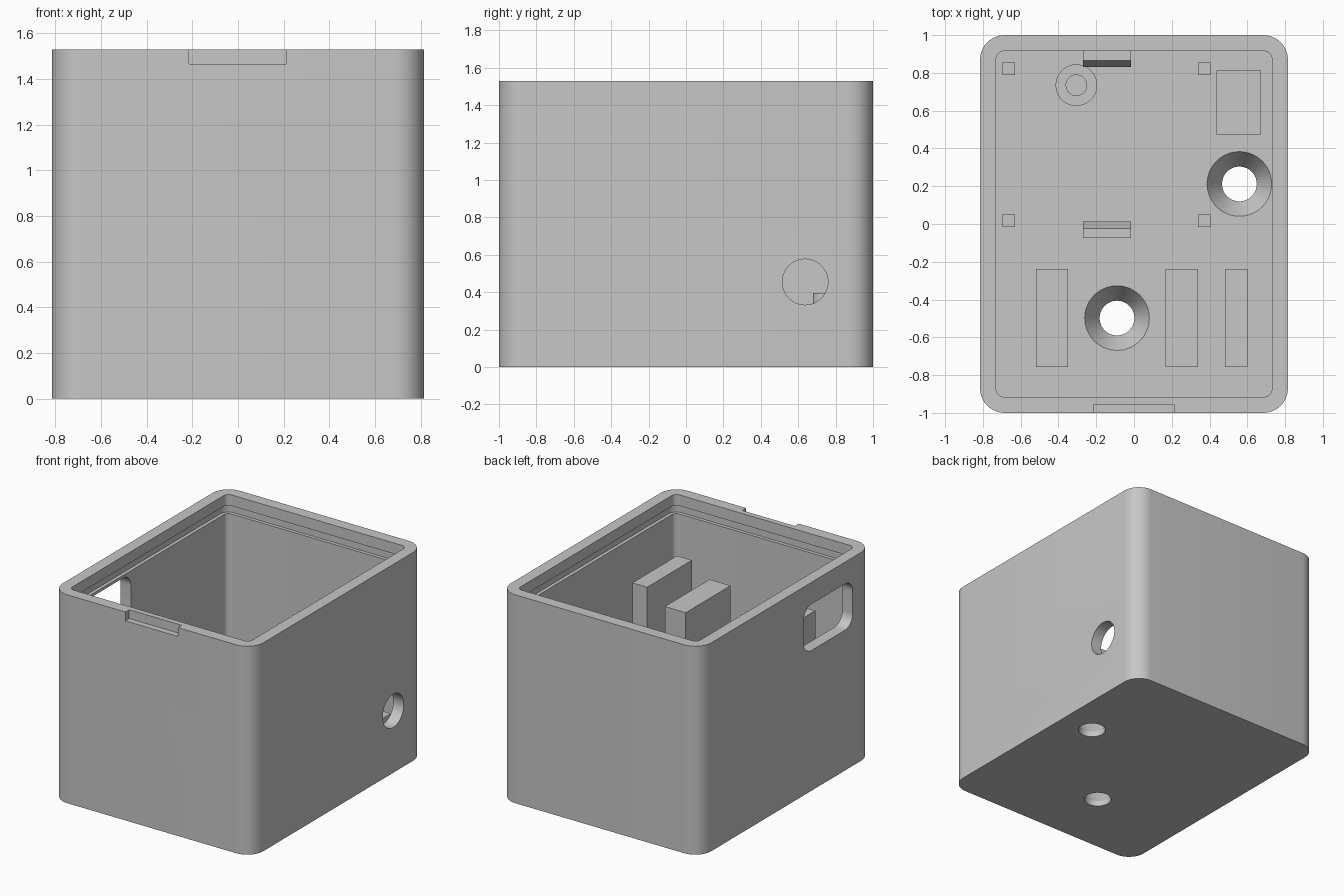
import bpy, bmesh, math

cube = bpy.data.objects.get("Cube")
if cube:
    bpy.data.objects.remove(cube, do_unlink=True)

grey = bpy.data.materials.new("plain_grey")
grey.use_nodes = True
colour = (0.57, 0.57, 0.57, 1)
grey.diffuse_color = colour
grey.node_tree.nodes["Principled BSDF"].inputs["Base Color"].default_value = colour

HX, HY, TOP = 0.815, 1.0, 1.53      # outer half sizes and height
WALL, FLOOR = 0.085, 0.16
IX, IY = HX - WALL, HY - WALL


def rounded(hx, hy, r, steps=10):
    """Counter-clockwise outline of a rounded rectangle."""
    pts = []
    for k, (sx, sy) in enumerate([(1, 1), (-1, 1), (-1, -1), (1, -1)]):
        for i in range(steps + 1):
            a = math.pi / 2 * (k + i / steps)
            pts.append((sx * (hx - r) + r * math.cos(a), sy * (hy - r) + r * math.sin(a)))
    return pts


def circle(r, n=64):
    return [(r * math.cos(2 * math.pi * i / n), r * math.sin(2 * math.pi * i / n)) for i in range(n)]


def loft(name, rings):
    """Skin a stack of equal-length (outline, z) rings and cap both ends."""
    bm = bmesh.new()
    loops = [[bm.verts.new((x, y, z)) for x, y in pts] for pts, z in rings]
    n = len(loops[0])
    for lo, hi in zip(loops, loops[1:]):
        for i in range(n):
            j = (i + 1) % n
            bm.faces.new((lo[i], lo[j], hi[j], hi[i]))
    bm.faces.new(loops[0][::-1])
    bm.faces.new(loops[-1])
    bmesh.ops.recalc_face_normals(bm, faces=bm.faces)
    mesh = bpy.data.meshes.new(name)
    bm.to_mesh(mesh)
    bm.free()
    mesh.materials.append(grey)
    obj = bpy.data.objects.new(name, mesh)
    bpy.context.collection.objects.link(obj)
    return obj


def block(name, x0, x1, y0, y1, z0, z1):
    pts = [(x0, y0), (x1, y0), (x1, y1), (x0, y1)]
    return loft(name, [(pts, z0), (pts, z1)])


def cylinder(name, x, y, r, z0, z1):
    obj = loft(name, [(circle(r), z0), (circle(r), z1)])
    obj.location = (x, y, 0)
    return obj


def smooth(obj):
    bpy.ops.object.select_all(action='DESELECT')
    obj.select_set(True)
    bpy.context.view_layer.objects.active = obj
    bpy.ops.object.shade_smooth_by_angle(angle=math.radians(30))


# Open box with a snap groove running round the inside of the rim
outer = rounded(HX, HY, 0.13)
inner = rounded(IX, IY, 0.04)
groove = rounded(IX + 0.025, IY + 0.025, 0.065)
shell = loft("box_shell", [(outer, 0), (outer, TOP), (inner, TOP), (inner, 1.45),
                           (groove, 1.45), (groove, 1.39), (inner, 1.39), (inner, FLOOR)])

# Cutters: opening notch, side slot, cable hole, countersunk screw holes
cutters = [block("notch_cutter", -0.215, 0.212, -1.1, -0.955, 1.465, 1.6)]

slot = loft("slot_cutter", [(rounded(0.17, 0.285, 0.09), -0.1), (rounded(0.17, 0.285, 0.09), 0.1)])
slot.rotation_euler = (0, math.pi / 2, 0)
slot.location = (-HX + WALL / 2, -0.485, 1.2)
cutters.append(slot)

cable = loft("cable_hole_cutter", [(circle(0.122), -0.1), (circle(0.122), 0.1)])
cable.rotation_euler = (0, math.pi / 2, 0)
cable.location = (HX - WALL / 2, 0.637, 0.455)
cutters.append(cable)

for x, y in [(0.558, 0.212), (-0.09, -0.498)]:
    screw = loft("screw_hole_cutter", [(circle(0.092), -0.1), (circle(0.092), 0.04),
                                       (circle(0.171), FLOOR), (circle(0.171), FLOOR + 0.03)])
    screw.location = (x, y, 0)
    cutters.append(screw)

bpy.context.view_layer.objects.active = shell
for cutter in cutters:
    cutter.hide_render = True
    mod = shell.modifiers.new(cutter.name, 'BOOLEAN')
    mod.operation = 'DIFFERENCE'
    mod.solver = 'EXACT'
    mod.object = cutter
    bpy.ops.object.modifier_apply(modifier=mod.name)
for cutter in cutters:
    bpy.data.objects.remove(cutter, do_unlink=True)
smooth(shell)

# Tall supports at the front
for name, x0, x1, top in [("right_support", -0.52, -0.35, 1.065),
                          ("middle_support", 0.168, 0.338, 1.065),
                          ("left_support", 0.482, 0.602, 1.168)]:
    block(name, x0, x1, -0.757, -0.237, FLOOR, top)

# Low block beside the cable hole
block("cable_block", 0.438, 0.673, 0.473, 0.813, FLOOR, 0.33)

# Square board posts
for x in (-0.662, 0.373):
    for y in (0.018, 0.823):
        block("board_post", x - 0.033, x + 0.033, y - 0.033, y + 0.033, FLOOR, 0.31)

# Round standoff with locating peg
smooth(cylinder("standoff", -0.305, 0.735, 0.11, FLOOR, 0.31))
smooth(cylinder("locating_peg", -0.305, 0.735, 0.057, 0.31, 0.395))


def clip(name, back, d):
    """Snap clip: stem plus hook pointing along d, profile in y and z."""
    stem, tip = back + 0.05 * d, back + 0.085 * d
    profile = [(back, FLOOR), (stem, FLOOR), (stem, 0.35), (tip, 0.365), (stem, 0.46), (back, 0.46)]
    obj = loft(name, [(profile, -0.27), (profile, -0.015)])
    for v in obj.data.vertices:
        v.co = (v.co.z, v.co.x, v.co.y)


clip("rear_clip", IY, -1)
clip("front_clip", -0.073, 1)
